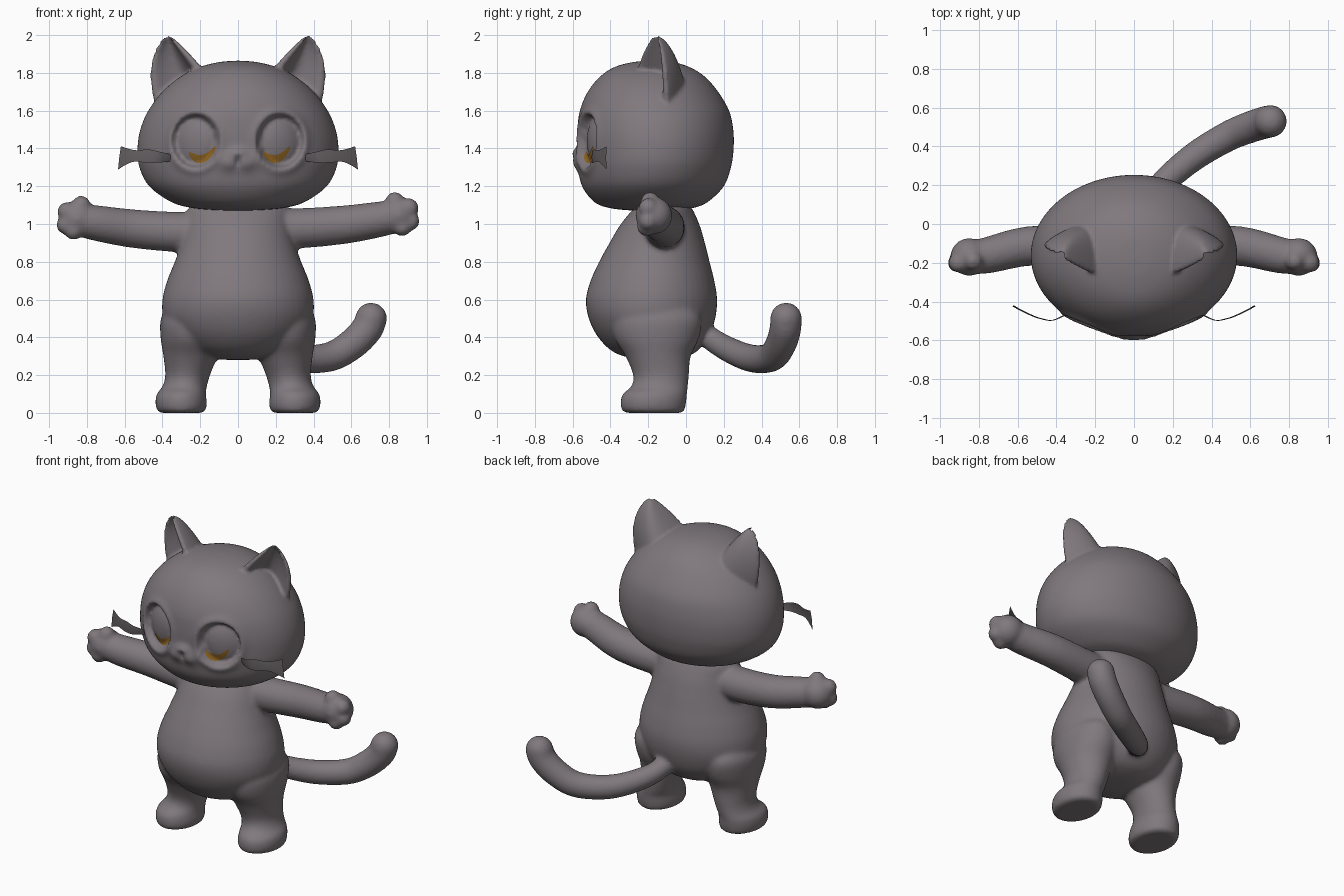
import bpy, bmesh, math
from mathutils import Vector

if "Cube" in bpy.data.objects:
    bpy.data.objects.remove(bpy.data.objects["Cube"])


def material(name, rgb):
    m = bpy.data.materials.new(name)
    m.diffuse_color = (*rgb, 1)
    m.use_nodes = True
    m.node_tree.nodes["Principled BSDF"].inputs["Base Color"].default_value = m.diffuse_color
    return m


FUR = material("grey fur", (0.215, 0.19, 0.205))
GOLD = material("gold eye", (0.27, 0.125, 0.015))
WHISKER = material("dark whisker", (0.12, 0.108, 0.115))


def make(name, rings, mat=FUR, closed=True):
    """Skin a list of equal rings; closed rings get end caps."""
    bm = bmesh.new()
    rows = [[bm.verts.new(p) for p in r] for r in rings]
    n = len(rows[0])
    for a, b in zip(rows, rows[1:]):
        for i in range(n if closed else n - 1):
            j = (i + 1) % n
            bm.faces.new((a[i], a[j], b[j], b[i]))
    if closed:
        bm.faces.new(rows[0])
        bm.faces.new(rows[-1])
    bmesh.ops.recalc_face_normals(bm, faces=bm.faces)
    me = bpy.data.meshes.new(name)
    bm.to_mesh(me)
    bm.free()
    me.materials.append(mat)
    me.shade_smooth()
    ob = bpy.data.objects.new(name, me)
    bpy.context.collection.objects.link(ob)
    return ob


def smooth_rows(rows, steps):
    """Catmull-Rom interpolation through rows of numbers."""
    v = [Vector(r) for r in rows]
    out = []
    for i in range(len(v) - 1):
        p0, p1, p2, p3 = v[max(i - 1, 0)], v[i], v[i + 1], v[min(i + 2, len(v) - 1)]
        for k in range(steps):
            t = k / steps
            out.append(0.5 * (2 * p1 + (p2 - p0) * t + (2 * p0 - 5 * p1 + 4 * p2 - p3) * t * t
                              + (3 * p1 - p0 - 3 * p2 + p3) * t ** 3))
    return out + [v[-1]]


def loft(name, sections, steps=6, segs=48):
    """Sections are (z, x_min, x_max, y_front, y_back)."""
    rings = []
    for z, x0, x1, y0, y1 in smooth_rows(sections, steps):
        rx, ry = max((x1 - x0) / 2, .002), max((y1 - y0) / 2, .002)
        rings.append([((x0 + x1) / 2 + rx * math.cos(a), (y0 + y1) / 2 + ry * math.sin(a), z)
                      for a in (2 * math.pi * i / segs for i in range(segs))])
    return make(name, rings)


def tube(name, pts, segs=24):
    """Points are (x, y, z, radius)."""
    path = smooth_rows(pts, 6)
    rings = []
    for i, p in enumerate(path):
        d = (path[min(i + 1, len(path) - 1)] - path[max(i - 1, 0)]).to_3d().normalized()
        u = d.cross(Vector((0.3, -0.9, 0.3))).normalized()
        w = d.cross(u)
        rings.append([p.to_3d() + p[3] * (u * math.cos(a) + w * math.sin(a))
                      for a in (2 * math.pi * k / segs for k in range(segs))])
    return make(name, rings)


def ball(name, c, r):
    steps = [math.pi * (i + .1) / 16.2 for i in range(17)]
    return make(name, [[(c[0] + r * math.sin(t) * math.cos(a), c[1] + r * math.sin(t) * math.sin(a),
                         c[2] + r * math.cos(t)) for a in (2 * math.pi * k / 24 for k in range(24))]
                       for t in steps])


def blend(name, parts, voxel, rounds):
    """Join the parts and fuse them into one soft surface."""
    bpy.ops.object.select_all(action='DESELECT')
    for p in parts:
        p.select_set(True)
    bpy.context.view_layer.objects.active = parts[0]
    bpy.ops.object.join()
    ob = parts[0]
    ob.name = name
    m = ob.modifiers.new("fuse", 'REMESH')
    m.mode, m.voxel_size, m.use_smooth_shade = 'VOXEL', voxel, True
    s = ob.modifiers.new("soften", 'SMOOTH')
    s.factor, s.iterations = 0.5, rounds
    return ob


# Torso
parts = [loft("torso", [(z, -w, w, f, b) for z, w, f, b in (
    (.28, 0, -.15, -.15), (.285, .1, -.26, -.05), (.32, .24, -.38, .05), (.4, .34, -.465, .12),
    (.5, .395, -.515, .155), (.6, .4, -.53, .165), (.7, .375, -.505, .15), (.8, .335, -.46, .125),
    (.9, .3, -.405, .1), (1, .275, -.345, .07), (1.1, .25, -.26, .02), (1.15, .1, -.2, -.05))])]

# Legs with feet, arms with paws
arm = ((.12, -.13, .985, .11), (.3, -.115, .977, .107), (.55, -.115, .995, .102),
       (.75, -.16, 1.025, .094), (.85, -.175, 1.045, .085))
paw = ((.85, -.17, 1.045, .098), (.83, -.19, 1.12, .05), (.905, -.2, 1.085, .052),
       (.912, -.2, 1.015, .05), (.87, -.21, .985, .05))
leg = ((0, .2, .4, -.3, -.03), (.008, .175, .425, -.335, -.01), (.05, .165, .437, -.347, .0),
       (.1, .17, .43, -.335, .005), (.14, .165, .4, -.29, .01), (.2, .148, .385, -.28, .015),
       (.3, .11, .395, -.32, .025), (.4, .09, .41, -.38, .07), (.5, .12, .408, -.38, .08),
       (.58, .18, .36, -.3, .02))
for s in (1, -1):
    dz = 0 if s > 0 else -.02
    parts.append(loft("leg", [(z, *sorted((s * a, s * b)), f, k) for z, a, b, f, k in leg]))
    parts.append(tube("arm", [(s * x, y, z + dz, r) for x, y, z, r in arm]))
    parts += [ball("toe", (s * x, y, z + dz), r) for x, y, z, r in paw]

# Tail
tail = ((.03, .04, .46, .055), (.13, .19, .355, .065), (.3, .34, .29, .073), (.48, .45, .295, .078),
        (.6, .5, .36, .082), (.68, .525, .44, .084), (.705, .53, .5, .084))
parts += [tube("tail", tail), ball("tail_tip", tail[-1][:3], .084)]
blend("body", parts, .014, 5)

# Head with muzzle and eye sockets
head = loft("head", [(z, -w, w, f, b) for z, w, f, b in (
    (1.07, 0, -.18, -.18), (1.073, .13, -.31, -.05), (1.088, .26, -.42, .05), (1.12, .36, -.49, .12),
    (1.2, .47, -.55, .2), (1.3, .522, -.57, .238), (1.4, .532, -.575, .252), (1.5, .517, -.575, .25),
    (1.6, .475, -.562, .228), (1.7, .4, -.52, .17), (1.78, .305, -.455, .1), (1.83, .205, -.38, .02),
    (1.857, .1, -.28, -.07), (1.865, 0, -.18, -.18))], 8, 144)


def bump(x, z, cx, cz, rx, rz):
    return math.exp(-((x - cx) / rx) ** 2 - ((z - cz) / rz) ** 2)


for v in head.data.vertices:
    x, z = abs(v.co.x), v.co.z
    if v.co.y > -.2:
        continue
    r = math.hypot((x - .225) / .125, (z - 1.44) / .145)
    if r < 1:
        edge = min(1, (1 - r) / .2)
        lid = math.sqrt(max(0, 1 - (r / .85) ** 2))
        v.co.y += .058 * edge * edge * (3 - 2 * edge) - .034 * lid
    else:
        v.co.y -= .012 * math.exp(-((r - 1.1) / .15) ** 2)
    v.co.y -= .028 * bump(x, z, .045, 1.325, .055, .045)
    v.co.y -= .026 * bump(x, z, 0, 1.375, .04, .025)
    v.co.y += .02 * bump(x, z, 0, 1.335, .01, .025)


# Cupped ears
def bezier(a, b, c, t):
    return Vector(a) * (1 - t) ** 2 + Vector(b) * 2 * t * (1 - t) + Vector(c) * t * t


parts = [head]
back = Vector((-.49, .87, 0))
for s in (1, -1):
    rings = []
    for i in range(25):
        t = i / 24
        a = bezier((.14, -.27, 1.76), (.27, -.23, 1.93), (.36, -.165, 1.995), t)
        b = bezier((.43, -.1, 1.58), (.515, -.09, 1.86), (.385, -.15, 1.995), t)
        d = .2 * (1 - t) ** .75 + .015
        ring = [a.lerp(b, k / 20) + back * d * math.sin(math.pi * k / 20) ** .8 for k in range(21)]
        for k in range(19, 0, -1):
            u = k / 20
            dish = math.sin(math.pi * min(1, max(0, (u - .12) / .76)))
            ring.append(a.lerp(b, u) + back * (d * .55 * dish - .012 * (1 - dish)))
        rings.append([(s * p.x, p.y, p.z) for p in ring])
    parts.append(make("ear", rings))
head = blend("head", parts, .0105, 3)

# Closed eye crescents laid on the lids
bpy.context.view_layer.update()
solid = head.evaluated_get(bpy.context.evaluated_depsgraph_get())
for name, cx in (("left_eye", -.19), ("right_eye", .205)):
    rows = []
    for i in range(17):
        u = i / 8 - 1
        px, pz = cx + .07 * u, 1.345 + .045 * u * u + .015 * u
        half = .021 * (1 - .6 * u ** 4)
        row = []
        for k in range(5):
            q = Vector((px, -2, pz + half * (k / 2 - 1)))
            hit, loc, _, _ = solid.ray_cast(q, Vector((0, 1, 0)))
            row.append((q.x, (loc.y if hit else -.5) - .005, q.z))
        rows.append(row)
    make(name, rows, GOLD, False)

# Flat fanned whiskers
for s, name in ((1, "right_whiskers"), (-1, "left_whiskers")):
    rows = smooth_rows(((.33, -.45, 1.335, 1.36), (.42, -.495, 1.325, 1.38), (.49, -.487, 1.325, 1.395),
                        (.55, -.465, 1.33, 1.39), (.6, -.44, 1.31, 1.4), (.635, -.42, 1.288, 1.412)), 4)
    make(name, [[(s * x, y, lo), (s * (x - .006), y - .003, (lo + hi) / 2), (s * (x - .015), y, hi)]
                for x, y, lo, hi in rows], WHISKER, False)
